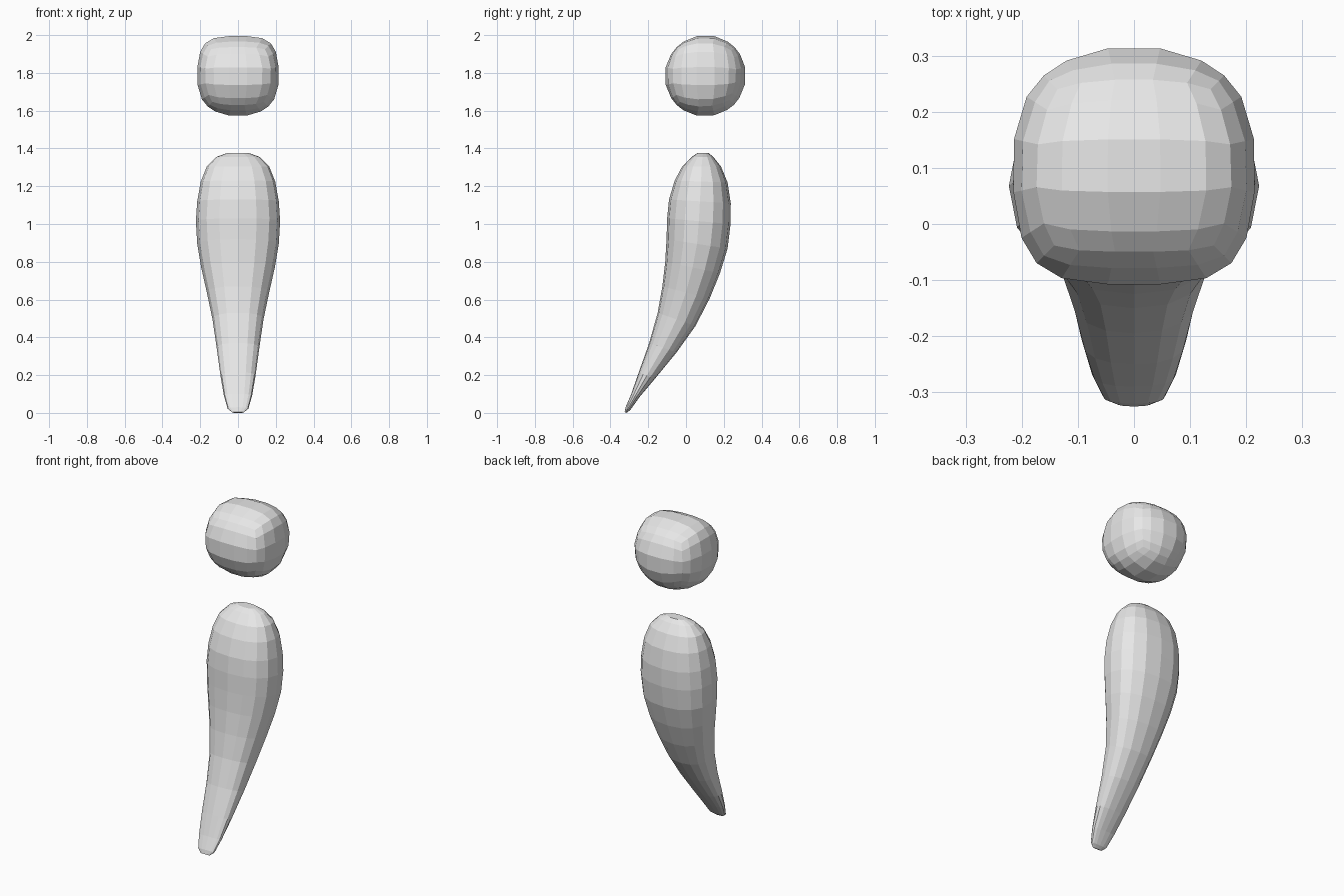
import bpy
import bmesh
from math import cos, sin, pi, copysign
from mathutils import Vector

default_cube = bpy.data.objects.get("Cube")
if default_cube:
    bpy.data.objects.remove(default_cube, do_unlink=True)


def make_material(name, colour):
    material = bpy.data.materials.new(name)
    material.use_nodes = True
    material.diffuse_color = colour
    material.node_tree.nodes["Principled BSDF"].inputs["Base Color"].default_value = colour
    return material


def finish(bm, name, material):
    bmesh.ops.recalc_face_normals(bm, faces=bm.faces)
    mesh = bpy.data.meshes.new(name)
    bm.to_mesh(mesh)
    bm.free()
    mesh.materials.append(material)
    obj = bpy.data.objects.new(name, mesh)
    bpy.context.collection.objects.link(obj)
    return obj


def signed_power(value, exponent):
    return copysign(abs(value) ** exponent, value)


grey = make_material("light grey", (0.8, 0.8, 0.8, 1))

# Body: rounded rings lofted along a curved axis, from the thin tip to the dome.
# Each ring: front y, front z, back y, back z, half width.
RINGS = [
    (-.325, .005, -.315, 0, .03),
    (-.32, .03, -.295, .015, .055),
    (-.29, .1, -.245, .085, .075),
    (-.25, .215, -.165, .18, .093),
    (-.195, .37, -.05, .32, .113),
    (-.15, .53, .05, .46, .135),
    (-.125, .67, .125, .605, .165),
    (-.11, .8, .18, .74, .195),
    (-.103, .92, .22, .87, .216),
    (-.1, 1.03, .236, 1, .223),
    (-.09, 1.13, .237, 1.11, .216),
    (-.06, 1.23, .22, 1.22, .197),
    (-.02, 1.305, .185, 1.305, .165),
    (.03, 1.355, .145, 1.355, .115),
    (.06, 1.375, .12, 1.375, .06),
]
SIDES = 16


def body_ring(bm, front_y, front_z, back_y, back_z, width):
    front = Vector((0, front_y, front_z))
    back = Vector((0, back_y, back_z))
    middle, half = (front + back) / 2, (back - front) / 2
    verts = []
    for i in range(SIDES):
        angle = 2 * pi * i / SIDES
        across = signed_power(cos(angle), 0.85) * width
        along = signed_power(sin(angle), 0.85)
        verts.append(bm.verts.new(middle + half * along + Vector((across, 0, 0))))
    return verts


bm = bmesh.new()
rings = [body_ring(bm, *ring) for ring in RINGS]
for low, high in zip(rings, rings[1:]):
    for i in range(SIDES):
        j = (i + 1) % SIDES
        bm.faces.new((low[i], low[j], high[j], high[i]))
bm.faces.new(rings[0])
bm.faces.new(rings[-1])
finish(bm, "body", grey)

# Head: a gridded cube rounded into a ball, squarer towards the upper front
RADIUS = 0.217
CENTRE = Vector((0, 0.104, 1.783))
bm = bmesh.new()
bmesh.ops.create_cube(bm, size=2)
bmesh.ops.subdivide_edges(bm, edges=bm.edges, cuts=4, use_grid_fill=True)
for vert in bm.verts:
    direction = Vector([sin(c * pi / 4) for c in vert.co]).normalized()
    power = 2.75 + 0.9 * direction.dot(Vector((0, -1, 1)).normalized())
    ring_radius = direction.yz.length
    size = (abs(direction.x) ** power + ring_radius ** power) ** (1 / power)
    vert.co = CENTRE + direction * (RADIUS / size)
finish(bm, "head", grey)
